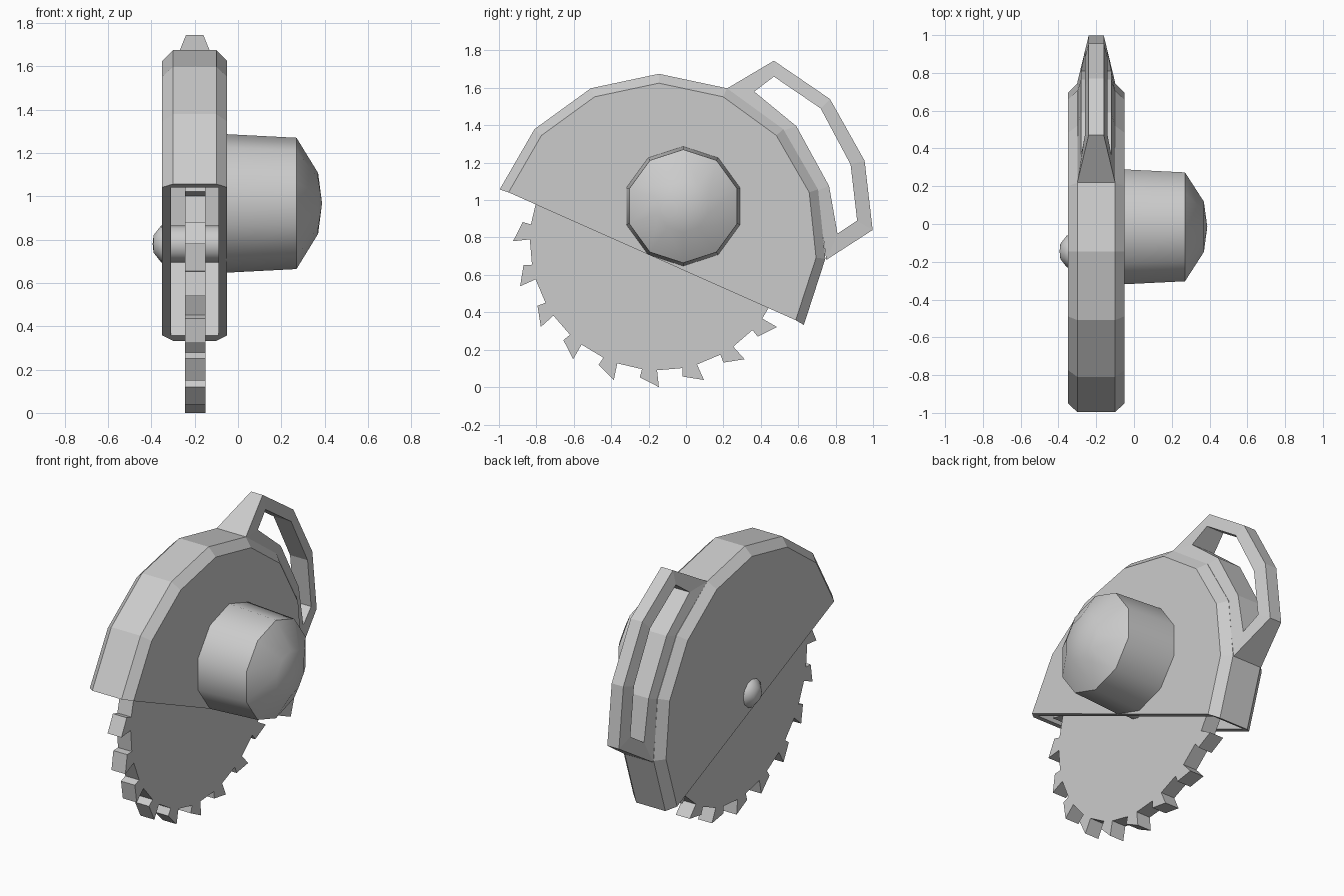
import bpy, bmesh, math
from math import sin, cos, radians

cube = bpy.data.objects.get("Cube")
if cube:
    bpy.data.objects.remove(cube, do_unlink=True)

GREY = 0.6
steel = bpy.data.materials.new("plain grey")
steel.use_nodes = True
steel.diffuse_color = (GREY, GREY, GREY, 1)
steel.node_tree.nodes["Principled BSDF"].inputs["Base Color"].default_value = (GREY, GREY, GREY, 1)

CY, CZ = -0.145, 0.78      # axle centre in side view
MID = -0.2                 # middle plane of guard and blade


def polar(x, r, deg, cy=CY, cz=CZ):
    """Point at an angle measured from straight up toward the back."""
    a = radians(deg)
    return (x, cy + r * sin(a), cz + r * cos(a))


def finish(bm, name, smooth=None):
    bmesh.ops.recalc_face_normals(bm, faces=bm.faces)
    mesh = bpy.data.meshes.new(name)
    bm.to_mesh(mesh)
    bm.free()
    mesh.materials.append(steel)
    obj = bpy.data.objects.new(name, mesh)
    bpy.context.collection.objects.link(obj)
    if smooth:
        bpy.ops.object.select_all(action='DESELECT')
        obj.select_set(True)
        bpy.context.view_layer.objects.active = obj
        bpy.ops.object.shade_smooth_by_angle(angle=radians(smooth))
    return obj


def strip(bm, a, b, closed=False):
    n = len(a)
    for i in range(n if closed else n - 1):
        j = (i + 1) % n
        bm.faces.new((a[i], a[j], b[j], b[i]))


def turned(name, profile, sides, cy, cz, smooth, apex=None):
    """Part turned about an axis along x; profile lists (x, radius)."""
    bm = bmesh.new()
    rings = [[bm.verts.new(polar(x, r, 360 * k / sides, cy, cz)) for k in range(sides)]
             for x, r in profile]
    for a, b in zip(rings, rings[1:]):
        strip(bm, a, b, True)
    bm.faces.new(rings[0])
    if apex is None:
        bm.faces.new(rings[-1])
    else:
        tip = bm.verts.new((apex, cy, cz))
        for k in range(sides):
            bm.faces.new((rings[-1][k], rings[-1][(k + 1) % sides], tip))
    return finish(bm, name, smooth)


# Hollow guard: chamfered shell, open along the slanted cut
bm = bmesh.new()
angles = range(-72, 121, 24)
section = [(-0.35, 0.845), (-0.30, 0.895), (-0.10, 0.895), (-0.05, 0.845),
           (-0.09, 0.845), (-0.31, 0.845)]
rows = [[bm.verts.new(polar(x, r, a)) for a in angles] for x, r in section]
for i, j in ((0, 1), (1, 2), (2, 3), (4, 5)):
    strip(bm, rows[i], rows[j])
for i in (0, 3, 4, 5):
    bm.faces.new(rows[i])
for end in (0, -1):
    bm.faces.new([row[end] for row in rows])
for i, j in ((0, 5), (3, 4)):
    bm.faces.new((rows[i][0], rows[i][-1], rows[j][-1], rows[j][0]))
finish(bm, "blade_guard")

# Handle: tapered ring, each point is (y, z, half width)
rim = [(0.22, 1.597, 0.1), (0.47, 1.745, 0.04), (0.77, 1.54, 0.04), (0.955, 1.21, 0.04),
       (0.998, 0.84, 0.04), (0.75, 0.68, 0.1), (0.70, 1.05, 0.1), (0.515, 1.37, 0.1)]
hole = [(0.365, 1.58, 0.08), (0.47, 1.66, 0.06), (0.72, 1.49, 0.06), (0.88, 1.19, 0.06),
        (0.915, 0.89, 0.06), (0.81, 0.82, 0.08), (0.765, 1.075, 0.08), (0.59, 1.395, 0.08)]
bm = bmesh.new()
loops = [[bm.verts.new((MID + s * w, y, z)) for y, z, w in pts]
         for s, pts in ((-1, rim), (-1, hole), (1, hole), (1, rim))]
for i in range(4):
    strip(bm, loops[i], loops[(i + 1) % 4], True)
finish(bm, "handle")

# Blade with hooked teeth
TEETH = 20
outline = []
for t in range(TEETH):
    a = 180 - t * 360 / TEETH
    outline += [(0.69, a + 7.5), (0.735, a + 8), (0.78, a), (0.69, a + 0.8)]
bm = bmesh.new()
left, right = ([bm.verts.new(polar(x, r, a)) for r, a in outline] for x in (-0.245, -0.15))
strip(bm, left, right, True)
bm.faces.new(left)
bm.faces.new(right)
finish(bm, "saw_blade")

# Axle, its domed bolt, and the motor housing
turned("axle", [(-0.33, 0.085), (-0.07, 0.085)], 12, CY, CZ, 40)
turned("axle_bolt", [(-0.34, 0.085), (-0.355, 0.085), (-0.39, 0.04)], 12, CY, CZ, 60, -0.394)
turned("motor_housing", [(-0.06, 0.32), (0.27, 0.303), (0.37, 0.14)], 10, -0.015, 0.967, 50, 0.388)
